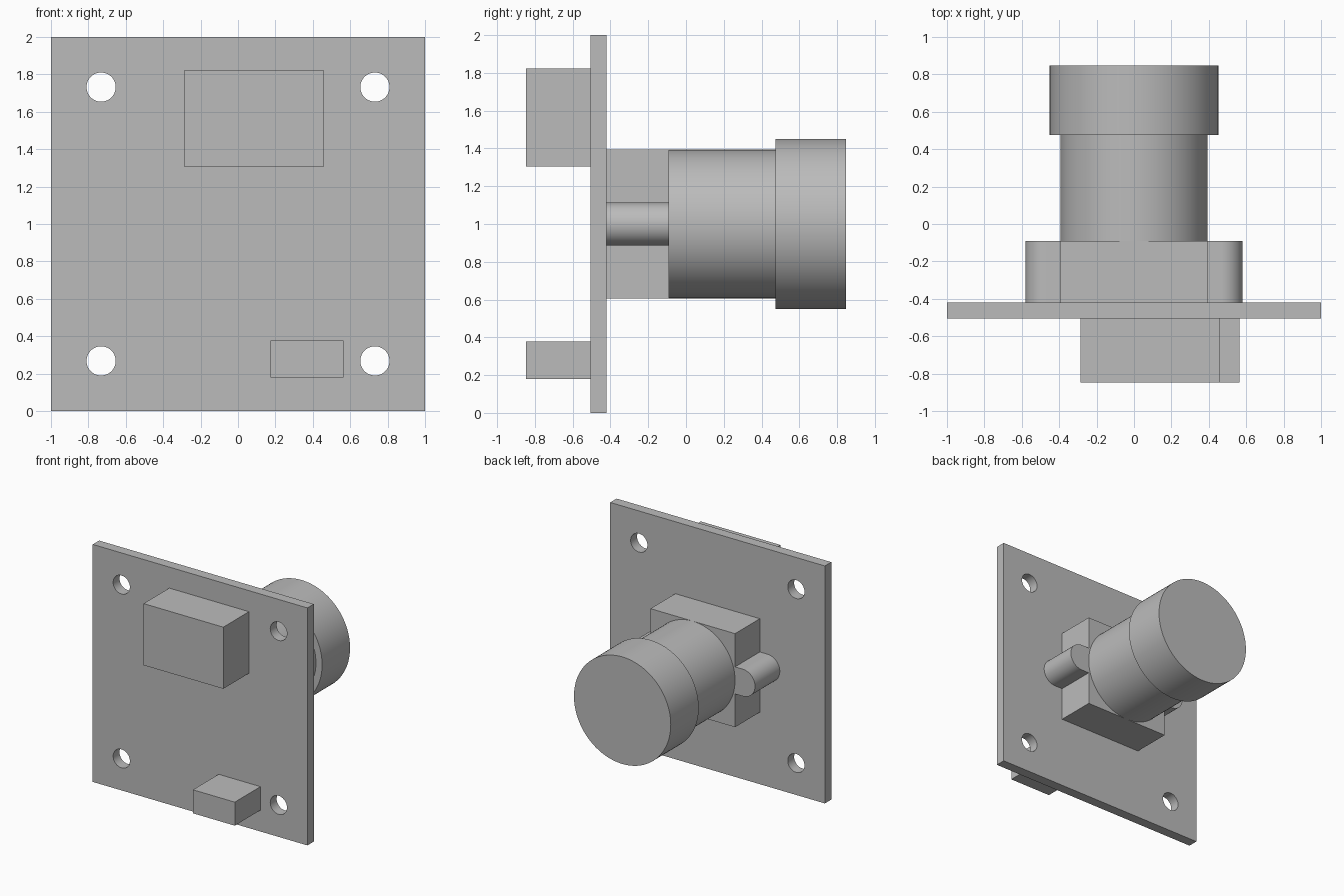
import bpy, math
from mathutils import Vector

default = bpy.data.objects.get("Cube")
if default:
    bpy.data.objects.remove(default, do_unlink=True)

grey = bpy.data.materials.new("plain grey")
grey.use_nodes = True
GREY = (0.5, 0.5, 0.5, 1)
grey.diffuse_color = GREY
grey.node_tree.nodes["Principled BSDF"].inputs["Base Color"].default_value = GREY

MID = 1.0                                  # height of the lens axis
FRONT, BOARD_FRONT, BOARD_BACK = -0.847, -0.505, -0.42
BASE_BACK, BARREL_BACK, CAP_BACK = -0.09, 0.475, 0.847


def prism(name, outline, y0, y1, smooth=False):
    """Extrude an (x, z) outline along y."""
    n = len(outline)
    verts = [(x, y, z) for y in (y0, y1) for x, z in outline]
    faces = [tuple(range(n)), tuple(reversed(range(n, 2 * n)))]
    faces += [(i, i + n, (i + 1) % n + n, (i + 1) % n) for i in range(n)]
    mesh = bpy.data.meshes.new(name)
    mesh.from_pydata(verts, [], faces)
    mesh.materials.append(grey)
    obj = bpy.data.objects.new(name, mesh)
    bpy.context.collection.objects.link(obj)
    if smooth:
        shade(obj)
    return obj


def shade(obj):
    bpy.ops.object.select_all(action='DESELECT')
    obj.select_set(True)
    bpy.context.view_layer.objects.active = obj
    bpy.ops.object.shade_smooth_by_angle(angle=math.radians(30))


def rect(x0, x1, z0, z1):
    return [(x0, z0), (x1, z0), (x1, z1), (x0, z1)]


def arc(cx, cz, r, start, sweep, steps):
    angles = [math.radians(start + sweep * i / steps) for i in range(steps + 1)]
    return [(cx + r * math.cos(a), cz + r * math.sin(a)) for a in angles]


def circle(cx, cz, r, steps=96):
    return arc(cx, cz, r, 0, 360, steps)[:-1]


# Circuit board with a mounting hole near each corner
board = prism("circuit_board", rect(-1, 1, 0, 2), BOARD_FRONT, BOARD_BACK)
for sx in (-1, 1):
    for sz in (-1, 1):
        cutter = prism("hole_cutter", circle(sx * 0.732, MID + sz * 0.732, 0.078, 48),
                       BOARD_FRONT - 0.1, BOARD_BACK + 0.1)
        cutter.hide_render = True
        cut = board.modifiers.new("hole", 'BOOLEAN')
        cut.operation, cut.solver, cut.object = 'DIFFERENCE', 'EXACT', cutter
        bpy.ops.object.select_all(action='DESELECT')
        bpy.context.view_layer.objects.active = board
        bpy.ops.object.modifier_apply(modifier=cut.name)
        bpy.data.objects.remove(cutter, do_unlink=True)
shade(board)

# Connectors on the front
prism("large_connector", rect(-0.287, 0.456, 1.304, 1.823), FRONT, BOARD_FRONT)
prism("small_connector", rect(0.173, 0.563, 0.18, 0.378), FRONT, BOARD_FRONT)

# Lens holder: square block with a round-ended lug on each side
HALF = 0.394
prism("lens_holder", rect(-HALF, HALF, MID - HALF, MID + HALF), BOARD_BACK, BASE_BACK)
LUG_R, LUG_X = 0.114, 0.466
for side, sx, start in (("left", 1, -90), ("right", -1, 90)):
    outline = arc(sx * LUG_X, MID, LUG_R, start, 180, 32)
    outline += [(sx * HALF, MID + sx * LUG_R), (sx * HALF, MID - sx * LUG_R)]
    prism(side + "_lug", outline, BOARD_BACK, BASE_BACK, True)

# Lens barrel and wider cap
prism("lens_barrel", circle(0, MID, HALF), BASE_BACK, BARREL_BACK, True)
prism("lens_cap", circle(0, MID, 0.451), BARREL_BACK, CAP_BACK, True)
